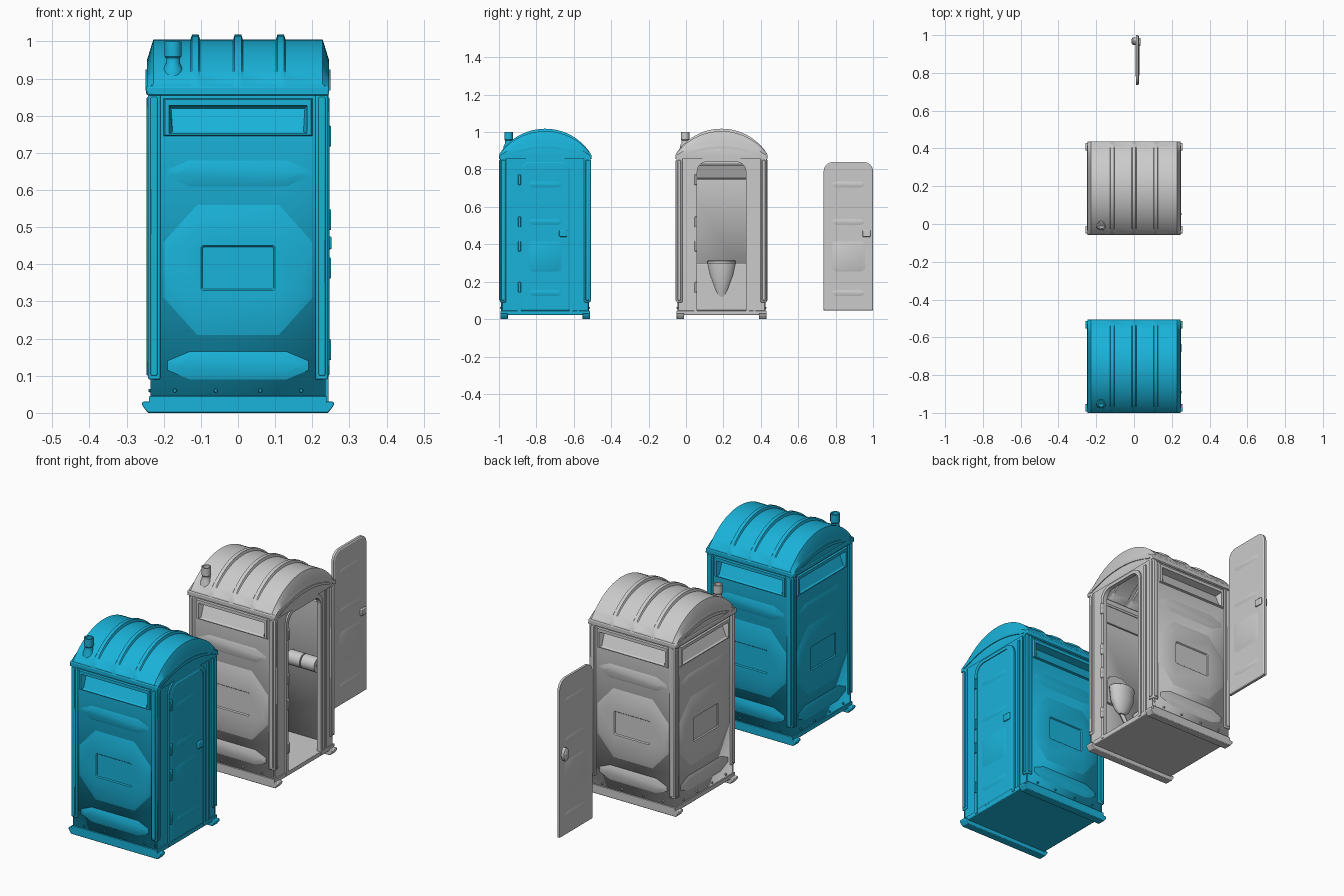
import bpy, bmesh
from math import sin, cos, pi, radians, asin
from mathutils import Matrix, Vector

if "Cube" in bpy.data.objects:
    bpy.data.objects.remove(bpy.data.objects["Cube"])

T = Matrix.Translation
W = 0.235  # distance of each wall from the booth centre

blue = bpy.data.materials.new("blue_plastic")
blue.diffuse_color = (0.01, 0.45, 0.70, 1)
blue.use_nodes = True
blue.node_tree.nodes["Principled BSDF"].inputs["Base Color"].default_value = blue.diffuse_color


def loft(name, rings, M, mat=None, closed=True, cap0=True, cap1=True, bevel=0, solid=0):
    """Skin a list of equal-length point rings, counter-clockwise about the direction of travel."""
    bm = bmesh.new()
    vs = [[bm.verts.new(M @ Vector(p)) for p in r] for r in rings]
    n = len(rings[0])
    for a, b in zip(vs, vs[1:]):
        for i in range(n if closed else n - 1):
            j = (i + 1) % n
            bm.faces.new((a[i], a[j], b[j], b[i]))
    if cap0:
        bm.faces.new(vs[0][::-1])
    if cap1:
        bm.faces.new(vs[-1])
    me = bpy.data.meshes.new(name)
    bm.to_mesh(me)
    bm.free()
    ob = bpy.data.objects.new(name, me)
    bpy.context.collection.objects.link(ob)
    if mat:
        me.materials.append(mat)
    if solid:
        m = ob.modifiers.new("thickness", 'SOLIDIFY')
        m.thickness, m.offset = solid, -1
    if bevel:
        m = ob.modifiers.new("bevel", 'BEVEL')
        m.width, m.segments = bevel, 2
    return ob


def at(pts, w):
    return [(u, v, w) for u, v in pts]


def prism(name, pts, w0, w1, M, mat=None, bevel=0):
    return loft(name, [at(pts, w0), at(pts, w1)], M, mat, bevel=bevel)


def rect(hw, z0, z1, u=0):
    return [(u - hw, z0), (u + hw, z0), (u + hw, z1), (u - hw, z1)]


def octagon(hw, z0, z1, c, d):
    return [(-hw + c, z0), (hw - c, z0), (hw, z0 + d), (hw, z1 - d),
            (hw - c, z1), (-hw + c, z1), (-hw, z1 - d), (-hw, z0 + d)]


def circle(r, z, n=24, sy=1):
    return [(r * cos(2 * pi * i / n), r * sy * sin(2 * pi * i / n), z) for i in range(n)]


def box(name, x0, x1, y0, y1, z0, z1, M, mat=None, bevel=0.004):
    return prism(name, [(x0, y0), (x1, y0), (x1, y1), (x0, y1)], z0, z1, M, mat, bevel)


def round_top(hw, z0, z1, r, n=8):
    arc = [(hw - r + r * cos(t), z1 - r + r * sin(t)) for t in [pi / 2 * i / n for i in range(n + 1)]]
    return [(-hw, z0), (hw, z0)] + arc + [(-u, v) for u, v in reversed(arc)]


def side(k, oy):
    """Wall space: u along the wall, v up, w outward. 0 front, 1 door, 2 rear, 3 left."""
    return T((0, oy, 0)) @ Matrix.Rotation(k * pi / 2, 4, 'Z') @ T((0, -W, 0)) @ Matrix.Rotation(pi / 2, 4, 'X')


def roof_arch(x, hw, z0, apex, n=24):
    h = apex - z0
    R = (hw * hw + h * h) / (2 * h)
    a = asin(hw / R)
    arc = [(x, R * sin(t), apex - R + R * cos(t)) for t in [a * (1 - 2 * i / n) for i in range(n + 1)]]
    return [(x, 0.247, 0.857)] + arc + [(x, -0.247, 0.857)]


def door(M, mat):
    o, i = round_top(0.132, 0.045, 0.84, 0.05), round_top(0.126, 0.051, 0.834, 0.045)
    loft("door_slab", [at(o, -0.008), at(o, 0.004), at(i, 0.008)], M, mat)
    for z0, z1 in ((0.12, 0.16), (0.25, 0.42), (0.50, 0.54), (0.70, 0.74)):
        for s in (1, -1):
            Mf = M @ Matrix.Rotation(0 if s == 1 else pi, 4, 'Y')
            loft("door_panel", [at(octagon(0.095, z0, z1, 0.02, 0.015), 0.006),
                                at(octagon(0.08, z0 + .01, z1 - .01, 0.02, 0.008), 0.0105)], Mf, mat)
    box("door_latch", 0.075, 0.118, 0.44, 0.475, 0.006, 0.017, M, mat)
    loft("door_handle", [circle(0.012, -0.03, 16, 1.7), circle(0.02, -0.024, 16, 1.7),
                         circle(0.02, -0.006, 16, 1.7)], M @ T((0.1, 0.46, 0)), mat)


def booth(oy, mat):
    B = T((0, oy, 0))
    # base and skids
    box("floor", -0.24, 0.24, -0.24, 0.24, 0.022, 0.045, B, mat)
    for s in (-1, 1):
        y = 0.22 * s
        loft("skid", [[(-a, y - .02, z), (a, y - .02, z), (a, y + .02, z), (-a, y + .02, z)]
                      for a, z in ((0.243, 0), (0.258, 0.02), (0.258, 0.03))], B, mat, bevel=0.003)

    # three moulded walls with recessed vents
    for k in (0, 2, 3):
        M = side(k, oy)
        loft("wall", [at(rect(W, 0.03, 0.87), 0), at(rect(0.2, 0.745, 0.847), 0),
                      at(rect(0.197, 0.748, 0.844), 0.008), at(rect(0.186, 0.752, 0.828), 0.008),
                      [(-.176, .757, 0), (.176, .757, 0), (.18, .82, -.03), (-.18, .82, -.03)]],
             M, mat, cap0=False, solid=0.006)
        loft("wall_relief", [at(octagon(*a), w) for a, w in (
            ((0.2, 0.21, 0.56, 0.09, 0.1), 0), ((0.18, 0.25, 0.52, 0.07, 0.08), 0.009),
            ((0.1, 0.33, 0.45, 0.004, 0.004), 0.009), ((0.096, 0.334, 0.446, 0.004, 0.004), 0.004))],
             M, mat)
        for z0, z1 in ((0.09, 0.165), (0.61, 0.68)):
            loft("wall_band", [at(octagon(0.19, z0, z1, 0.06, 0.025), 0),
                               at(octagon(0.165, z0 + .015, z1 - .015, 0.045, 0.015), 0.005)], M, mat)
        prism("eave_bar", rect(0.245, 0.855, 0.88), -0.01, 0.012, M, mat, bevel=0.005)
        for u in (-0.17, -0.06, 0.06, 0.17):
            loft("bolt", [circle(0.006, -0.002, 10), circle(0.004, 0.006, 10)], M @ T((u, 0.06, 0)), mat)
    for k in range(4):
        M = side(k, oy)
        prism("bottom_rail", rect(0.24, 0.03, 0.044), -0.01, 0.005, M, mat)
        # corner post with a raised fillet on each face
        box("corner_post", 0.208, 0.242, 0.09, 0.865, -0.026, 0.007, M, mat)
        for u in (-0.226, 0.226):
            prism("corner_fillet", rect(0.009, 0.1, 0.85, u), 0.004, 0.011, M, mat, bevel=0.003)

    # door wall, raised frame and hinges
    M = side(1, oy)
    hole = round_top(0.13, 0.035, 0.84, 0.05)[2:][::-1]
    prism("door_wall", [(0.13, 0.03), (W, 0.03), (W, 0.87), (-W, 0.87), (-W, 0.03), (-0.13, 0.03)] + hole,
          -0.014, 0, M, mat)
    outer = round_top(0.147, 0.03, 0.857, 0.06)
    prism("door_frame", [(0.13, 0.03)] + outer[1:] + [outer[0], (-0.13, 0.03)] + hole, -0.002, 0.008, M, mat)
    prism("door_side_trim", rect(0.006, 0.04, 0.85, 0.176), -0.002, 0.006, M, mat)
    for z in (0.17, 0.39, 0.52, 0.745):
        prism("hinge", rect(0.007, z - 0.028, z + 0.028, -0.137), 0.004, 0.016, M, mat, bevel=0.003)

    # arched roof with sloping gables and three ribs
    rings = [roof_arch(-0.245, 0.24, 0.875, 0.95), roof_arch(-0.228, 0.243, 0.885, 1.005)]
    for x in (-0.115, 0, 0.115):
        for dx, top in ((-0.013, 1.005), (-0.009, 1.018), (0.009, 1.018), (0.013, 1.005)):
            rings.append(roof_arch(x + dx, 0.243, 0.885, top))
    rings += [roof_arch(0.228, 0.243, 0.885, 1.005), roof_arch(0.245, 0.24, 0.875, 0.95)]
    loft("roof", rings, B, mat, closed=False)
    for x in (-0.245, 0.245):
        a = roof_arch(0, 0.225, 0.868, 0.925)[1:-1]
        b = roof_arch(0, 0.21, 0.868, 0.91)[1:-1]
        s = 0.004 if x > 0 else -0.004
        o = [(p[1], p[2]) for p in a] + [(p[1], p[2]) for p in b[::-1]]
        loft("gable_trim", [[(x - s, y, z) for y, z in o], [(x + s, y, z) for y, z in o]], B, mat)

    # vent pipe
    loft("vent_pipe", [circle(r, z) for r, z in (
        (0.03, 0.90), (0.027, 0.925), (0.019, 0.94), (0.019, 0.955), (0.023, 0.96), (0.023, 1.0),
        (0.017, 1.0), (0.016, 0.93))], B @ T((-0.175, -0.195, 0)), mat)

    # tank bench with seat and rounded front
    box("tank_bench", -0.228, -0.02, -0.228, 0.228, 0.045, 0.3, B, mat, bevel=0.008)
    loft("bench_front", [circle(r, z, 24, s) for r, z, s in (
        (0.02, 0.09, 1), (0.045, 0.16, 1), (0.06, 0.24, 1.2), (0.065, 0.3, 1.3))],
         B @ T((-0.05, 0, 0)), mat)
    seat = [circle(r, z, 28, 0.85) for r, z in ((0.09, 0.298), (0.092, 0.31), (0.08, 0.317),
                                               (0.058, 0.315), (0.053, 0.301))]
    loft("seat", seat, B @ T((-0.12, 0, 0)), mat)

    # wall urinal with drain
    loft("urinal_bowl", [circle(r, z, 24, 0.65) for r, z in (
        (0.018, 0.24), (0.04, 0.26), (0.062, 0.31), (0.07, 0.38), (0.066, 0.385), (0.05, 0.32), (0.02, 0.28))],
         B @ T((0.08, -0.185, 0)), mat)
    prism("urinal_back", round_top(0.065, 0.3, 0.46, 0.05), -0.02, -0.004, side(0, oy), mat).location.x = 0.08
    loft("urinal_drain", [circle(0.012, -0.01, 12), circle(0.012, 0.17, 12)],
         B @ T((0.08, -0.19, 0.25)) @ Matrix.Rotation(radians(-145), 4, 'Y'), mat)

    # paper rolls on a wall holder
    R = B @ T((0, 0.187, 0.45)) @ Matrix.Rotation(pi / 2, 4, 'Y')
    for z in (0.03, 0.112):
        loft("paper_roll", [circle(0.036, z), circle(0.036, z + 0.076), circle(0.014, z + 0.076),
                            circle(0.014, z + 0.01)], R, mat)
    loft("roll_bar", [circle(0.007, 0.02, 12), circle(0.007, 0.2, 12)], R, mat)
    box("roll_bracket", 0.014, 0.024, 0.175, 0.23, 0.43, 0.47, B, mat, bevel=0.002)


# closed blue booth, open grey booth, loose grey door
booth(-0.753, blue)
door(side(1, -0.753), blue)
booth(0.19, None)
door(T((-0.217, 0.868, 0)) @ side(1, 0), None)

for ob in bpy.context.scene.objects:
    ob.select_set(True)
    bpy.context.view_layer.objects.active = ob
bpy.ops.object.shade_smooth_by_angle(angle=radians(30))
